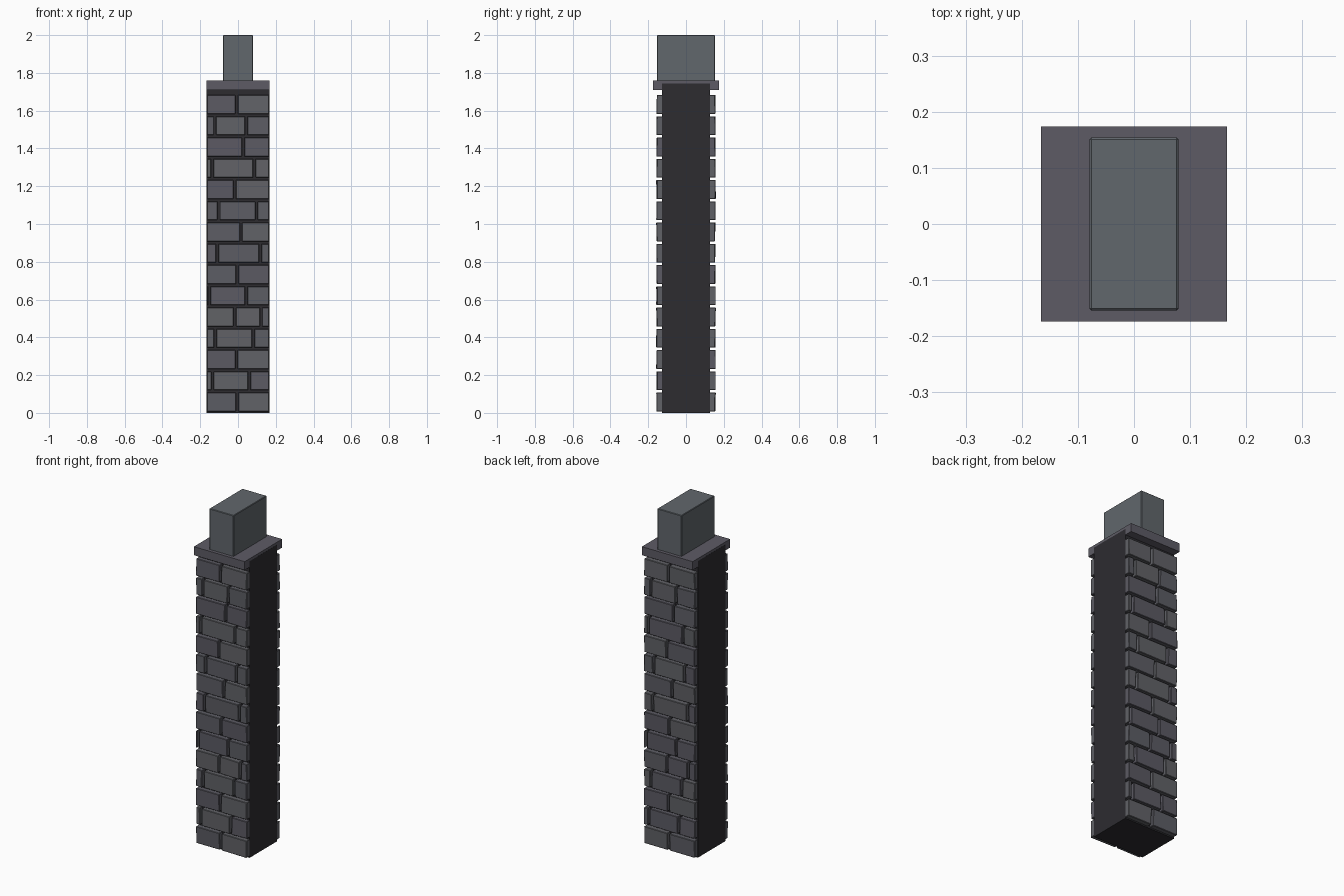
import bpy, bmesh, random
from mathutils import Matrix, Vector

if "Cube" in bpy.data.objects:
    bpy.data.objects.remove(bpy.data.objects["Cube"])

random.seed(4)


def material(name, rgb):
    m = bpy.data.materials.new(name)
    m.diffuse_color = (*rgb, 1)
    m.use_nodes = True
    m.node_tree.nodes["Principled BSDF"].inputs["Base Color"].default_value = m.diffuse_color
    return m


MORTAR = material("mortar", (0.026, 0.025, 0.03))
CAP = material("cap_stone", (0.11, 0.105, 0.13))
BLOCK = material("block_stone", (0.12, 0.135, 0.15))
BRICKS = [material("brick_a", (0.11, 0.112, 0.13)),
          material("brick_b", (0.105, 0.102, 0.125)),
          material("brick_c", (0.12, 0.122, 0.135))]


def add_box(bm, lo, hi, bevel=0, wobble=0, mat=0):
    """Box between two corners, optionally uneven and bevelled."""
    lo, hi = Vector(lo), Vector(hi)
    part = bmesh.new()
    size = hi - lo
    bmesh.ops.create_cube(part, size=1, matrix=Matrix.Translation((lo + hi) / 2)
                          @ Matrix.Diagonal((*size, 1)))
    for v in part.verts:
        if v.co.y < (lo.y + hi.y) / 2:
            v.co.y += random.uniform(-wobble, wobble)
    if bevel:
        bmesh.ops.bevel(part, geom=part.edges[:], offset=bevel, segments=1,
                        affect='EDGES')
    for f in part.faces:
        f.material_index = mat
    tmp = bpy.data.meshes.new("tmp")
    part.to_mesh(tmp)
    part.free()
    bm.from_mesh(tmp)
    bpy.data.meshes.remove(tmp)


def finish(bm, name, mats):
    me = bpy.data.meshes.new(name)
    bm.to_mesh(me)
    bm.free()
    for m in mats:
        me.materials.append(m)
    ob = bpy.data.objects.new(name, me)
    bpy.context.collection.objects.link(ob)
    return ob


def box(name, lo, hi, mat, bevel=0):
    bm = bmesh.new()
    add_box(bm, lo, hi, bevel)
    return finish(bm, name, [mat])


# Mortar core, cap slab and upright top block
box("mortar_core", (-0.166, -0.128, 0), (0.166, 0.127, 1.745), MORTAR)
box("cap_slab", (-0.1655, -0.174, 1.71), (0.1655, 0.174, 1.76), CAP)
box("top_block", (-0.079, -0.154, 1.755), (0.079, 0.154, 2.0), BLOCK, 0.003)

# Vertical joint positions of each brick course, bottom to top
JOINTS = [(-0.005,), (-0.135, 0.06), (-0.008,), (-0.12, 0.08), (-0.017, 0.122),
          (-0.152, 0.043), (-0.003,), (-0.11, 0.117), (0.016,), (-0.103, 0.098),
          (-0.018,), (-0.137, 0.087), (0.027,), (-0.122, 0.043), (-0.007,)]
PITCH, GAP, EDGE = 0.1125, 0.013, 0.165


def brick_face(name):
    bm = bmesh.new()
    for row, joints in enumerate(JOINTS):
        z0 = 0.008 + row * PITCH
        cuts = [-EDGE - GAP / 2, *joints, EDGE + GAP / 2]
        for a, b in zip(cuts, cuts[1:]):
            add_box(bm, (a + GAP / 2, -0.155, z0),
                    (b - GAP / 2, -0.122, z0 + PITCH - GAP),
                    0.0025, 0.003, random.randrange(3))
    return finish(bm, name, BRICKS)


# Brick courses on front and back
brick_face("front_bricks")
back = brick_face("back_bricks")
back.data.transform(Matrix.Rotation(3.14159265, 4, 'Z'))
